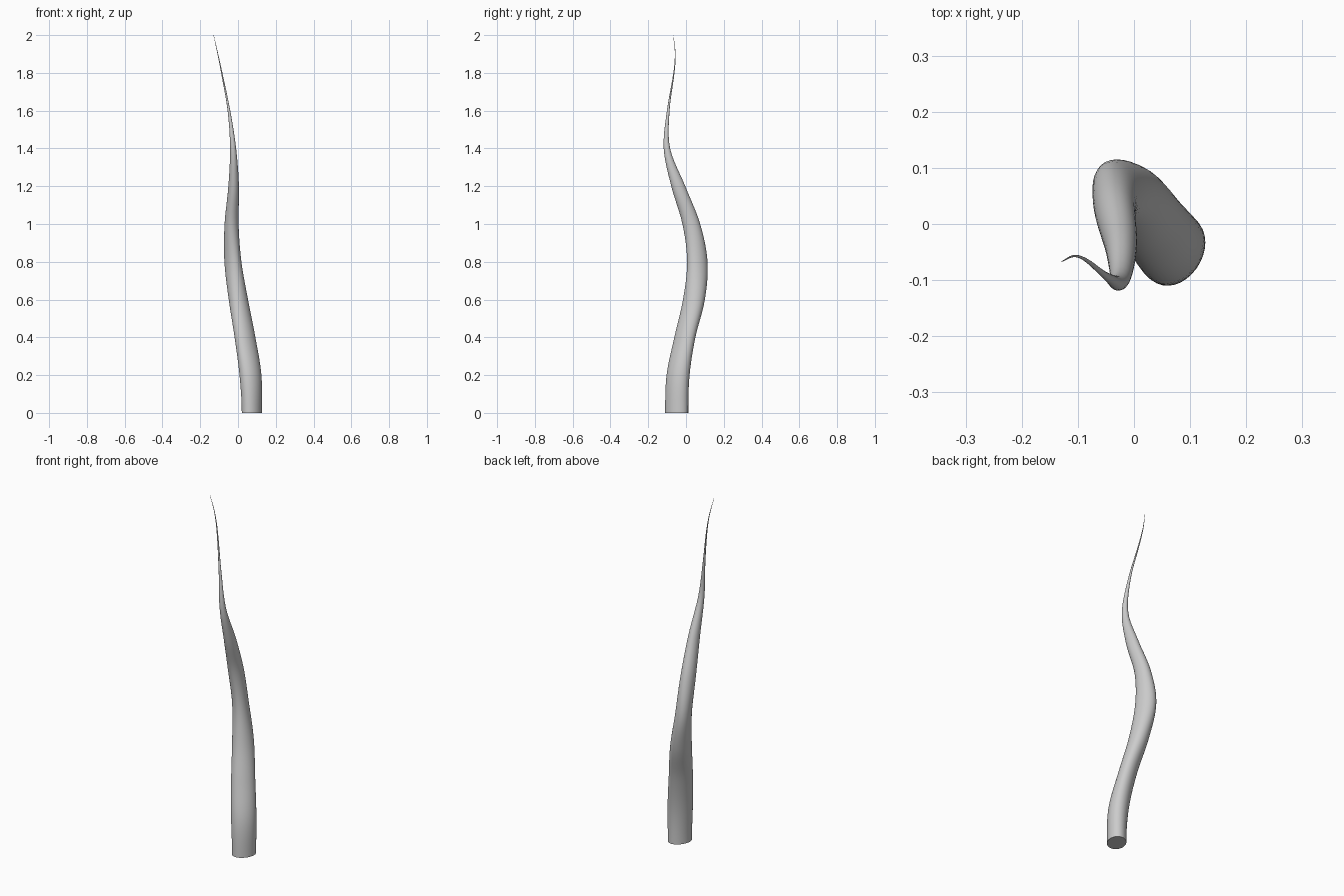
import bpy, bmesh, math

if "Cube" in bpy.data.objects:
    bpy.data.objects.remove(bpy.data.objects["Cube"])

# Levels: z, centre x, centre y, half width x, half width y, section skew
LEVELS = [
    (0.0, 0.073, -0.049, 0.053, 0.061, 0.25),
    (0.2, 0.066, -0.042, 0.058, 0.061, 0.25),
    (0.4, 0.037, -0.006, 0.055, 0.056, 0.30),
    (0.6, 0.002, 0.042, 0.051, 0.058, 0.10),
    (0.8, -0.027, 0.060, 0.045, 0.054, -0.20),
    (1.0, -0.034, 0.028, 0.037, 0.047, 0.0),
    (1.2, -0.023, -0.041, 0.028, 0.037, 0.0),
    (1.4, -0.026, -0.101, 0.016, 0.017, 0.0),
    (1.6, -0.048, -0.094, 0.007, 0.007, 0.0),
    (1.8, -0.086, -0.064, 0.0035, 0.003, 0.0),
    (1.9, -0.107, -0.057, 0.002, 0.002, 0.0),
    (2.0, -0.129, -0.067, 0.0007, 0.0007, 0.0),
]
SIDES, STEPS = 32, 6


def smooth_level(i, t):
    """Cubic Hermite blend over z between two levels."""
    a, b = LEVELS[i], LEVELS[i + 1]
    p, n = LEVELS[max(i - 1, 0)], LEVELS[min(i + 2, len(LEVELS) - 1)]
    h = b[0] - a[0]
    out = [a[0] + h * t]
    for k in range(1, 6):
        ma = (b[k] - p[k]) / (b[0] - p[0]) * h if i else 0
        mb = (n[k] - a[k]) / (n[0] - a[0]) * h
        out.append((2*t**3 - 3*t**2 + 1) * a[k] + (t**3 - 2*t**2 + t) * ma
                   + (3*t**2 - 2*t**3) * b[k] + (t**3 - t**2) * mb)
    return out


# Tapering, winding stem made from lofted oval sections
rows = [smooth_level(i, s / STEPS) for i in range(len(LEVELS) - 1) for s in range(STEPS)]
rows.append(LEVELS[-1])
bm = bmesh.new()
rings = []
for z, cx, cy, rx, ry, skew in rows:
    ring = []
    for k in range(SIDES):
        a = 2 * math.pi * k / SIDES
        ring.append(bm.verts.new((cx + rx * math.cos(a), cy + ry * math.sin(a + skew), z)))
    rings.append(ring)
for lo, hi in zip(rings, rings[1:]):
    for k in range(SIDES):
        j = (k + 1) % SIDES
        bm.faces.new((lo[k], lo[j], hi[j], hi[k]))

# Flat base and tiny tip cap
bm.faces.new(rings[0][::-1])
bm.faces.new(rings[-1])

mesh = bpy.data.meshes.new("tendril")
bm.to_mesh(mesh)
bm.free()
tendril = bpy.data.objects.new("tendril", mesh)
bpy.context.collection.objects.link(tendril)
bpy.context.view_layer.objects.active = tendril
tendril.select_set(True)
bpy.ops.object.shade_smooth_by_angle(angle=math.radians(40))
